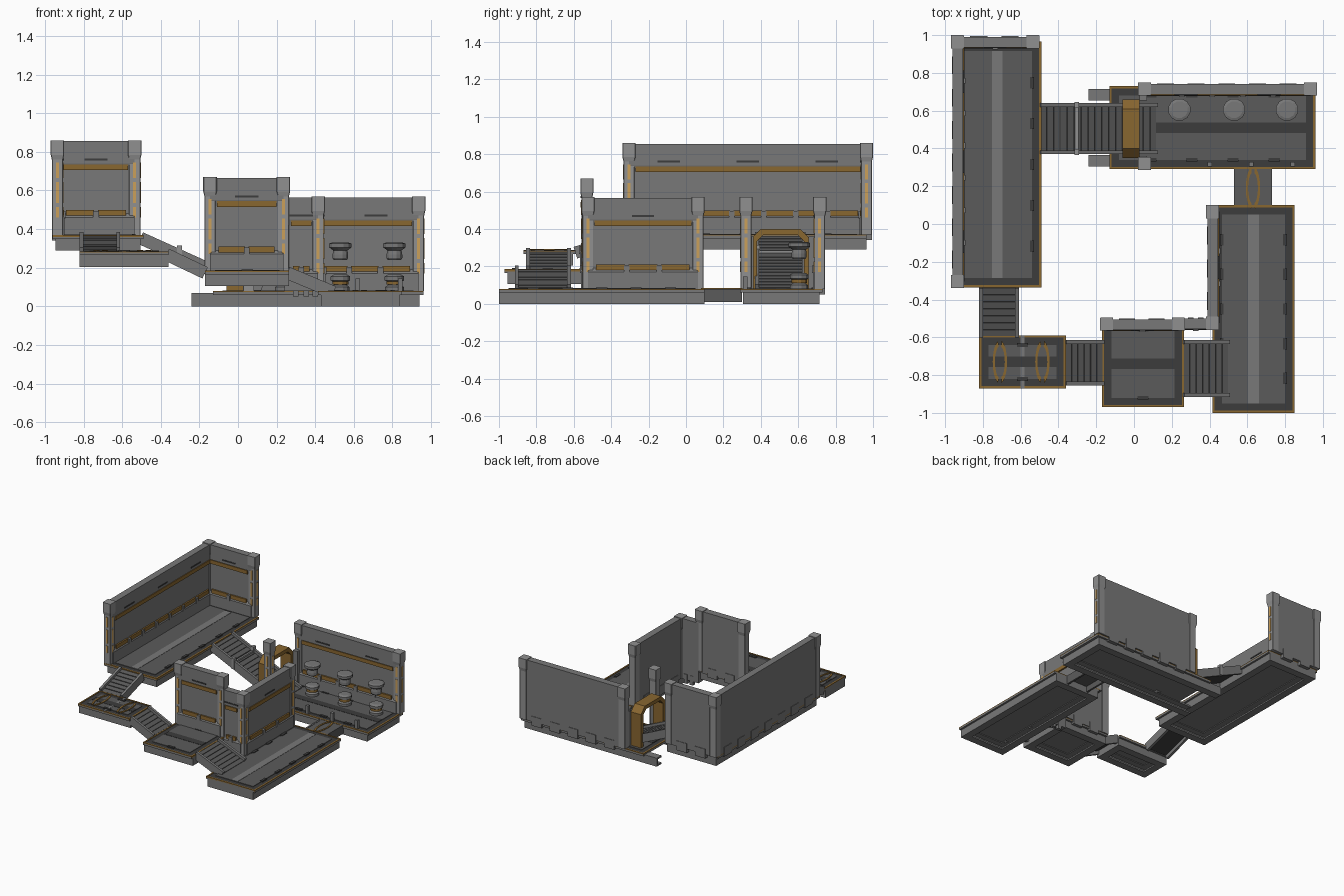
import bpy, bmesh, math
from mathutils import Matrix, Vector

if "Cube" in bpy.data.objects:
    bpy.data.objects.remove(bpy.data.objects["Cube"])


def material(name, rgb):
    m = bpy.data.materials.new(name)
    m.diffuse_color = (*rgb, 1)
    m.use_nodes = True
    m.node_tree.nodes["Principled BSDF"].inputs["Base Color"].default_value = m.diffuse_color
    return m


ORANGE = material("orange_trim", (0.25, 0.135, 0.03))
LIGHT = material("lamp_amber", (0.60, 0.35, 0.10))
GREY = material("wall_grey", (0.19, 0.19, 0.19))
PALE = material("post_grey", (0.28, 0.28, 0.28))
PLATE = material("floor_plate", (0.105, 0.105, 0.105))
DARK = material("dark_floor", (0.045, 0.045, 0.045))
I4 = Matrix.Identity(4)


def finish(name, bm, mat=GREY, M=I4):
    bm.transform(M)
    bmesh.ops.recalc_face_normals(bm, faces=bm.faces)
    me = bpy.data.meshes.new(name)
    bm.to_mesh(me)
    bm.free()
    ob = bpy.data.objects.new(name, me)
    bpy.context.collection.objects.link(ob)
    me.materials.append(mat)
    return ob


def boxes(name, items, mat=GREY, M=I4):
    """One object from (x0, x1, y0, y1, z0, z1) boxes."""
    bm = bmesh.new()
    for x0, x1, y0, y1, z0, z1 in items:
        m = Matrix.Translation(((x0 + x1) / 2, (y0 + y1) / 2, (z0 + z1) / 2))
        bmesh.ops.create_cube(bm, size=1, matrix=m @ Matrix.Diagonal((x1 - x0, y1 - y0, z1 - z0, 1)))
    return finish(name, bm, mat, M)


def extrude(name, pts, a, b, mat=GREY, M=I4):
    """Closed (y, z) profile swept along local x from a to b."""
    bm = bmesh.new()
    f = bm.faces.new([bm.verts.new((a, y, z)) for y, z in pts])
    r = bmesh.ops.extrude_face_region(bm, geom=[f])
    bmesh.ops.translate(bm, vec=(b - a, 0, 0), verts=[v for v in r["geom"] if isinstance(v, bmesh.types.BMVert)])
    bm.faces.new([v for v in f.verts]) if not f.is_valid else None
    return finish(name, bm, mat, M)


def frame(p0, p1):
    """Local x runs p0 to p1, local y points left, z stays upward."""
    p0 = Vector(p0)
    u = Vector(p1) - p0
    n = u.length
    u.normalize()
    v = Vector((0, 0, 1)).cross(u).normalized()
    M = Matrix((u, v, u.cross(v))).transposed().to_4x4()
    return Matrix.Translation(p0) @ M, n


# ---- walls: the room side is local -y
WALL = [(.025, 0), (-.037, 0), (-.037, .09), (-.022, .11), (-.022, .34),
        (-.030, .37), (-.030, .485), (.025, .485)]


def wall(name, p0, p1):
    M, n = frame(p0, p1)
    extrude(name, WALL, 0, n, GREY, M)
    a, b = .035, n - .035
    boxes(name + "_upper_band", [(a, b, -.034, -.02, .335, .365)], ORANGE, M)
    k = max(2, round(n / .18))
    s = (b - a) / k
    boxes(name + "_lower_band", [(a + s * i + .01, a + s * (i + 1) - .01, -.034, -.02, .10, .13)
                                 for i in range(k)], ORANGE, M)
    boxes(name + "_brackets", [(a + s * i - .015, a + s * i + .015, -.042, -.02, .085, .125)
                               for i in range(1, k)], GREY, M)
    k2 = max(1, round(n / .42))
    boxes(name + "_slots", [((i + .5) * n / k2 - .06, (i + .5) * n / k2 + .06, -.034, -.028, .385, .395)
                            for i in range(k2)], DARK, M)
    # outer foot blocks
    boxes(name + "_feet", [(a + s * (i + .2), a + s * (i + .75), .0, .029, -.03, .045)
                           for i in range(k)], GREY, M)


def post(name, x, y, z):
    bm = bmesh.new()
    prev = None
    for r, h in [(.029, 0), (.029, .39), (.035, .415), (.035, .49)]:
        c = r * .92
        ring = [bm.verts.new((x + px, y + py, z + h)) for px, py in
                [(r, -c), (r, c), (c, r), (-c, r), (-r, c), (-r, -c), (-c, -r), (c, -r)]]
        if prev:
            for i in range(8):
                bm.faces.new((prev[i], prev[(i + 1) % 8], ring[(i + 1) % 8], ring[i]))
        else:
            bm.faces.new(ring[::-1])
        prev = ring
    bm.faces.new(prev)
    finish(name, bm, PALE)
    segs = [(.09, .145), (.165, .275), (.295, .375)]
    boxes(name + "_lamps", [(x - .008, x + .008, y - .032, y - .02, z + a, z + b) for a, b in segs]
          + [(x + .02, x + .032, y - .008, y + .008, z + a, z + b) for a, b in segs], LIGHT)


# ---- floors: slab, inset plates, centre strip, orange lip and channel beams
def floor(name, x0, x1, y0, y1, z, axis, ext=(0, 0)):
    boxes(name, [(x0, x1, y0, y1, z - .02, z - .006)])
    boxes(name + "_lip", [(x0, x1, y0, y0 + .012, z - .012, z), (x0, x1, y1 - .012, y1, z - .012, z),
                          (x0, x0 + .012, y0, y1, z - .012, z), (x1 - .012, x1, y0, y1, z - .012, z)], ORANGE)
    i = .05
    boxes(name + "_panel", [(x0 + .012, x1 - .012, y0 + .012, y1 - .012, z - .01, z - .003)], DARK)
    boxes(name + "_plates", [(x0 + i, x1 - i, y0 + i, y1 - i, z - .008, z + .001)], PLATE)
    cx, cy = (x0 + x1) / 2, (y0 + y1) / 2
    L = (x1 - x0) if axis == 'x' else (y1 - y0)
    k = max(2, round(L / .2))
    clips = []
    for t in (j * L / k for j in range(1, k)):
        if axis == 'x':
            clips += [(x0 + t - .03, x0 + t + .03, e - .01, e + .01, z - .008, z + .006) for e in (y0 + i, y1 - i)]
        else:
            clips += [(e - .01, e + .01, y0 + t - .03, y0 + t + .03, z - .008, z + .006) for e in (x0 + i, x1 - i)]
    w = .028
    strip = (x0 + i, x1 - i, cy - w, cy + w) if axis == 'x' else (cx - w, cx + w, y0 + i, y1 - i)
    boxes(name + "_clips", clips, DARK)
    boxes(name + "_strip", [(*strip, z - .005, z + .003)], GREY if axis == 'y' else DARK)
    beams(name, x0, x1, y0, y1, z - .012, axis, ext)


CHANNEL = [(0, 0), (0, -.068), (-.06, -.068), (-.06, -.056), (-.014, -.056),
           (-.014, -.014), (-.06, -.014), (-.06, 0)]


def beams(name, x0, x1, y0, y1, z, axis, ext):
    """Channel beams all round, the long pair shifted at the ends by ext."""
    g = .015
    ax, bx = (x0 - ext[0], x1 - ext[1]) if axis == 'x' else (x0 + g, x1 - g)
    ay, by = (y0 - ext[0], y1 - ext[1]) if axis == 'y' else (y0 + g, y1 - g)
    ring = [((ax, by), (bx, by)), ((bx, by), (bx, ay)), ((bx, ay), (ax, ay)), ((ax, ay), (ax, by))]
    for k, (p, q) in enumerate(ring):
        if ext[0] > 0 and k == 3:
            continue
        M, n = frame((*p, z), (*q, z))
        extrude(f"{name}_beam_{k}", CHANNEL, 0, n, GREY, M)


# ---- ramps: sheet, cross ribs and sloping side rails
def ramp(name, p0, p1, w, rail=.02, deep=.045):
    M, n = frame(p0, p1)
    h = w / 2
    boxes(name, [(0, n, -h, h, -.018, -.006)], DARK, M)
    k = max(4, round(n / .04))
    boxes(name + "_treads", [(n * i / k + .003, n * (i + 1) / k - .003, -h + .01, h - .01, -.01, 0)
                             for i in range(k)], PLATE, M)
    boxes(name + "_rails", [(0, n, s * h - .01, s * h + .01, -deep, rail) for s in (-1, 1)], GREY, M)


def oval(name, x, y, z):
    """Pair of orange curved floor brackets."""
    bm = bmesh.new()
    for s in (-1, 1):
        pr = None
        for i in range(9):
            a = math.radians(-75 + 150 * i / 8)
            cur = [bm.verts.new((x + s * r * math.cos(a), y + q * math.sin(a), z)) for r, q in ((.026, .085), (.038, .115))]
            if pr:
                bm.faces.new((pr[0], pr[1], cur[1], cur[0]))
            pr = cur
    r = bmesh.ops.extrude_face_region(bm, geom=bm.faces[:])
    bmesh.ops.translate(bm, vec=(0, 0, .005), verts=[v for v in r["geom"] if isinstance(v, bmesh.types.BMVert)])
    finish(name, bm, ORANGE)


# left hall, highest level
floor("left_hall_floor", -.96, -.49, -.335, .965, .37, 'y', (-.02, 0))
wall("left_hall_side_wall", (-.935, -.305, .37), (-.935, .965, .37))
wall("left_hall_end_wall", (-.935, .965, .37), (-.535, .965, .37))
# back right room
floor("back_room_floor", -.13, .96, .29, .73, .08, 'x', (.11, .02))
wall("back_room_wall", (.055, .715, .08), (.935, .715, .08))
# front right hall
floor("right_hall_floor", .415, .85, -1, .10, .08, 'y')
wall("right_hall_wall", (.415, -.525, .08), (.415, .065, .08))
wall("right_hall_link_wall", (.24, -.525, .08), (.415, -.525, .08))
# small middle room
floor("middle_room_floor", -.17, .265, -.97, -.51, .185, 'x')
wall("middle_room_wall", (-.145, -.53, .18), (.235, -.53, .18))

for i, p in enumerate([(-.935, -.305, .37), (-.935, .965, .37), (-.535, .965, .37),
                       (.055, .715, .08), (.935, .715, .08), (.055, .32, .08),
                       (.415, .065, .08), (.415, -.525, .08),
                       (-.145, -.53, .18), (.235, -.53, .18)]):
    post(f"post_{i}", *p)

# landing and connector with oval brackets
floor("landing", -.82, -.36, -.87, -.59, .285, 'x')
boxes("landing_seam", [(-.60, -.58, -.87, -.59, .28, .287)], GREY)
oval("landing_oval_left", -.71, -.73, .287)
oval("landing_oval_right", -.485, -.73, .287)
boxes("connector", [(.53, .73, .09, .30, .055, .078), (.53, .545, .09, .30, .01, .08), (.715, .73, .09, .30, .01, .08)], PLATE)
oval("connector_oval", .63, .19, .08)

# ramps between the levels
ramp("long_ramp", (-.50, .505, .365), (.12, .505, .085), .25)
boxes("long_ramp_joint", [(-.315, -.29, y - .016, y + .016, .23, .315) for y in (.38, .63)]
      + [(-.31, -.295, .38, .63, .27, .285)], PALE)
ramp("hall_to_landing_ramp", (-.715, -.335, .365), (-.715, -.595, .285), .19)
ramp("landing_to_middle_ramp", (-.365, -.735, .28), (-.165, -.735, .185), .22)
ramp("middle_to_right_ramp", (.26, -.765, .185), (.50, -.765, .085), .28)

# orange door frame at the foot of the long ramp
outer = [(.35, .08), (.35, .35), (.40, .40), (.61, .40), (.66, .35), (.66, .08)]
inner = [(.63, .08), (.63, .335), (.595, .37), (.415, .37), (.38, .335), (.38, .08)]
extrude("door_frame", outer + inner, -.06, .03, ORANGE)
boxes("door_jambs", [(.03, .07, .335, .36, .08, .36), (.03, .07, .655, .69, .08, .36)])

# floating paired pods along the back room wall
for i, x in enumerate((.24, .53, .81)):
    for tag, prof, mat in (
            ("pod_base", [(.05, .08), (.05, .10), (.035, .11), (.035, .125), (.052, .135), (.052, .155), (.035, .165)], GREY),
            ("pod_base_ring", [(.043, .112), (.043, .13)], ORANGE),
            ("pod_cap", [(.035, .24), (.042, .25), (.042, .268), (.038, .29), (.06, .305), (.06, .325), (.045, .33)], GREY)):
        bm = bmesh.new()
        prev = None
        for r, z in prof:
            ring = [bm.verts.new((x + r * math.cos(a), .605 + r * math.sin(a), z))
                    for a in (math.tau * (k + .5) / 12 for k in range(12))]
            if prev:
                for k in range(12):
                    bm.faces.new((prev[k], prev[(k + 1) % 12], ring[(k + 1) % 12], ring[k]))
            else:
                bm.faces.new(ring[::-1])
            prev = ring
        bm.faces.new(prev)
        finish(f"{tag}_{i}", bm, mat)

# short bollards on the open edge
boxes("bollards", [(x - .012, x + .012, .305, .329, .075, .145) for x in (.40, .62, .84)])
